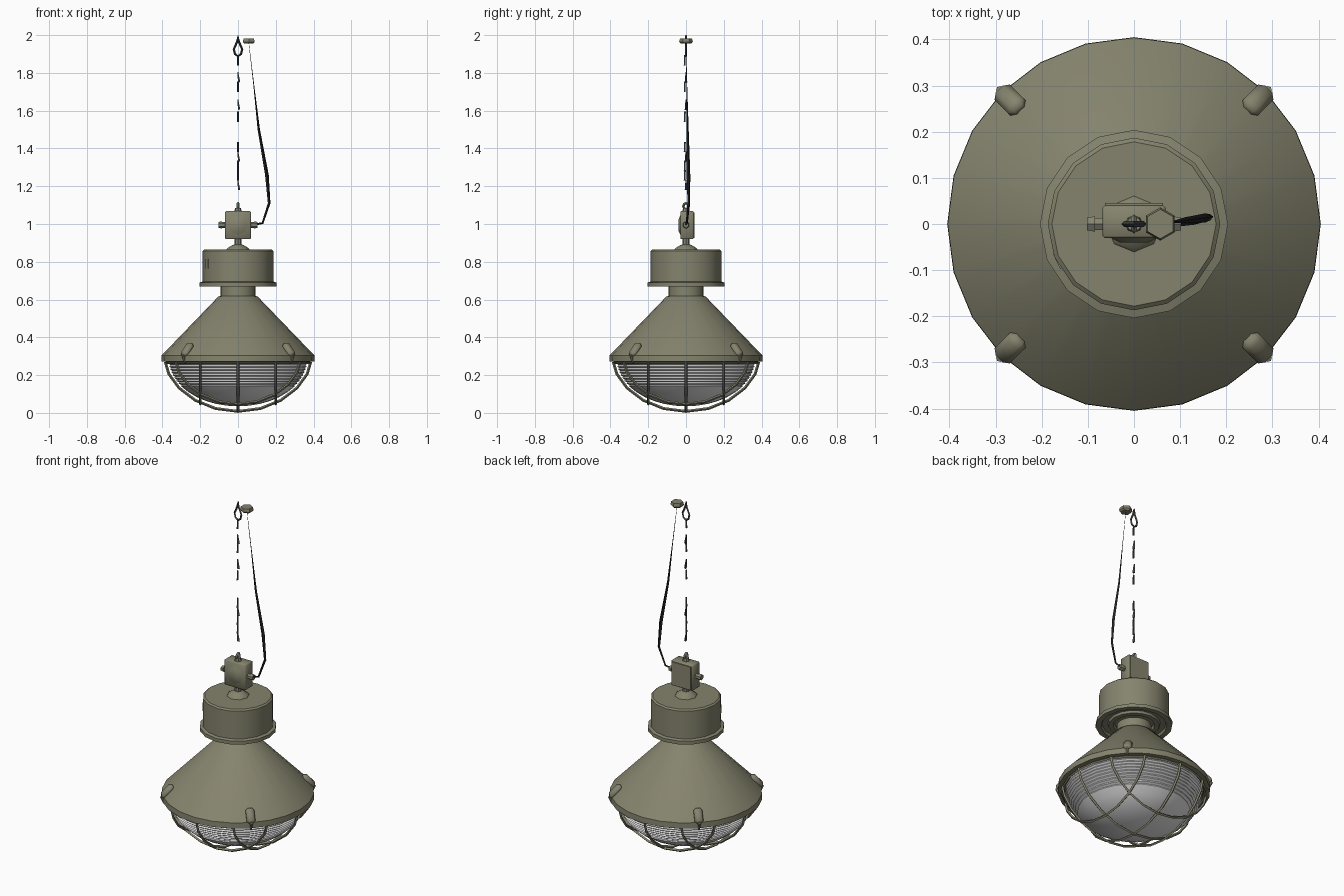
import bpy, bmesh, math
from mathutils import Vector, Matrix

cube = bpy.data.objects.get("Cube")
if cube:
    bpy.data.objects.remove(cube, do_unlink=True)


def material(name, r, g, b):
    m = bpy.data.materials.new(name)
    m.use_nodes = True
    m.diffuse_color = (r, g, b, 1)
    m.node_tree.nodes["Principled BSDF"].inputs["Base Color"].default_value = (r, g, b, 1)
    return m


OLIVE = material("olive paint", 0.235, 0.23, 0.155)
GLASS = material("pale grey glass", 0.8, 0.8, 0.8)
BLACK = material("black rubber", 0.015, 0.015, 0.015)
STEEL = material("dark steel", 0.06, 0.06, 0.055)


def add(name, mesh, mat, angle=35):
    mesh.materials.clear()
    mesh.materials.append(mat)
    for p in mesh.polygons:
        p.use_smooth = True
        p.material_index = 0
    mesh.set_sharp_from_angle(angle=math.radians(angle))
    ob = bpy.data.objects.new(name, mesh)
    bpy.context.collection.objects.link(ob)
    return ob


def from_bm(name, bm, mat, angle=35):
    bmesh.ops.recalc_face_normals(bm, faces=bm.faces)
    me = bpy.data.meshes.new(name)
    bm.to_mesh(me)
    bm.free()
    return add(name, me, mat, angle)


def lathe(name, profile, sides, mat, angle=35):
    """Spin a list of (radius, height) around z."""
    bm = bmesh.new()
    verts = [bm.verts.new((r, 0, z)) for r, z in profile]
    edges = [bm.edges.new(pair) for pair in zip(verts, verts[1:])]
    bmesh.ops.spin(bm, geom=verts + edges, cent=(0, 0, 0), axis=(0, 0, 1),
                   angle=math.tau, steps=sides, use_duplicate=False)
    bmesh.ops.remove_doubles(bm, verts=bm.verts, dist=1e-4)
    return from_bm(name, bm, mat, angle)


def box(name, size, matrix, mat, bevel=0.0):
    bm = bmesh.new()
    bmesh.ops.create_cube(bm, size=1)
    bmesh.ops.scale(bm, vec=size, verts=bm.verts)
    if bevel:
        bmesh.ops.bevel(bm, geom=bm.edges[:], offset=bevel, segments=1, affect='EDGES')
    bm.transform(matrix)
    return from_bm(name, bm, mat, 50)


def rod(name, a, b, r1, r2, sides, mat):
    a, b = Vector(a), Vector(b)
    bm = bmesh.new()
    bmesh.ops.create_cone(bm, cap_ends=True, segments=sides, radius1=r1, radius2=r2,
                          depth=(b - a).length)
    turn = (b - a).to_track_quat('Z', 'Y').to_matrix().to_4x4()
    bm.transform(Matrix.Translation((a + b) / 2) @ turn)
    return from_bm(name, bm, mat)


def tube(name, points, radius, mat, closed=False, widths=None):
    cu = bpy.data.curves.new(name, 'CURVE')
    cu.dimensions = '3D'
    cu.bevel_depth = radius
    cu.bevel_resolution = 0
    cu.use_fill_caps = True
    sp = cu.splines.new('POLY')
    sp.points.add(len(points) - 1)
    for i, p in enumerate(points):
        sp.points[i].co = (*p, 1)
        sp.points[i].radius = widths[i] if widths else 1
    sp.use_cyclic_u = closed
    temp = bpy.data.objects.new("temp", cu)
    bpy.context.collection.objects.link(temp)
    dg = bpy.context.evaluated_depsgraph_get()
    me = bpy.data.meshes.new_from_object(temp.evaluated_get(dg))
    bpy.data.objects.remove(temp, do_unlink=True)
    return add(name, me, mat, 60)


# Conical shade with its rim and hollow inside
lathe("shade", [(0.092, 0.67), (0.092, 0.62), (0.105, 0.615), (0.404, 0.305),
                (0.405, 0.272), (0.368, 0.27), (0.368, 0.29), (0.10, 0.58)], 24, OLIVE)

# Gear housing, flanged, with stepped underside
lathe("housing", [(0, 0.865), (0.178, 0.865), (0.187, 0.857), (0.187, 0.695),
                  (0.204, 0.69), (0.204, 0.67), (0.175, 0.67), (0.17, 0.685),
                  (0.14, 0.685), (0.135, 0.672), (0.11, 0.672), (0.105, 0.69),
                  (0, 0.69)], 16, OLIVE)
box("housing_plate", (0.005, 0.035, 0.05),
    Matrix.Rotation(math.radians(206), 4, 'Z') @ Matrix.Translation((0.184, 0, 0.79)), OLIVE)

# Glass bowl: ribbed sides and a smooth bottom
ribs = []
for i in range(19):
    z = 0.275 - i * 0.0075
    r = 0.368 * math.sqrt(1 - ((0.285 - z) / 0.25) ** 2)
    ribs.append((r - 0.008 * (i % 2), z))
bowl = []
for i in range(7):
    a = math.radians(35 + 55 * i / 6)
    bowl.append((0.368 * math.cos(a), 0.285 - 0.25 * math.sin(a)))
lathe("glass_bowl", ribs + bowl, 24, GLASS, 25)

# Wire guard: three wires each way over a flattened dome
for along in range(2):
    for k, c in enumerate((-0.2, 0, 0.2)):
        half = math.sqrt(0.385 ** 2 - c ** 2)
        depth = 0.262 * half / 0.385
        pts = []
        for i in range(11):
            a = math.pi * i / 10
            u, z = -half * math.cos(a), 0.27 - depth * abs(math.sin(a)) ** 1.2
            pts.append((c, u, z) if along else (u, c, z))
        tube(f"guard_wire_{along}_{k}", pts, 0.0075, OLIVE)
ring = [(0.378 * math.cos(math.tau * i / 24), 0.378 * math.sin(math.tau * i / 24), 0.266)
        for i in range(24)]
tube("guard_ring", ring, 0.007, OLIVE, closed=True)

# Four rounded rim clips with a thin catch
for k in range(4):
    spin = Matrix.Rotation(math.radians(45 + 90 * k), 4, 'Z')
    slope = Matrix.Rotation(math.radians(47), 4, 'Y')
    box(f"clip_{k}", (0.085, 0.046, 0.034),
        spin @ Matrix.Translation((0.38, 0, 0.334)) @ slope, OLIVE, 0.012)
    rod(f"clip_catch_{k}", spin @ Vector((0.412, 0, 0.305)),
        spin @ Vector((0.396, 0, 0.265)), 0.008, 0.006, 6, OLIVE)

# Collar and stem
lathe("collar", [(0.062, 0.863), (0.056, 0.872), (0.03, 0.888), (0.018, 0.892),
                 (0.018, 0.925), (0, 0.925)], 8, OLIVE)

# Junction box with raised cover
box("junction_box", (0.136, 0.07, 0.148), Matrix.Translation((0, 0.005, 0.994)), OLIVE, 0.004)
box("box_back", (0.125, 0.012, 0.135), Matrix.Translation((0, 0.04, 0.994)), OLIVE)
rod("box_cover", (0, -0.028, 0.994), (0, -0.04, 0.994), 0.055, 0.03, 8, OLIVE)
for s in (-1, 1):
    tag = "left" if s > 0 else "right"
    rod(f"gland_{tag}", (s * 0.065, 0, 0.995), (s * 0.09, 0, 0.995), 0.015, 0.015, 6, OLIVE)
    rod(f"gland_nut_{tag}", (s * 0.085, 0, 0.995), (s * 0.102, 0, 0.995), 0.019, 0.016, 6, OLIVE)

# Hanging eye
rod("eye_base", (0, 0, 1.06), (0, 0, 1.085), 0.02, 0.016, 8, OLIVE)
eye = [(0.0, 0.014 * math.cos(math.tau * i / 8), 1.094 + 0.016 * math.sin(math.tau * i / 8))
       for i in range(8)]
tube("eye", eye, 0.007, OLIVE, closed=True)

# Sparse chain of sliver links, turned two ways
for k, z in enumerate((1.18, 1.33, 1.605, 1.75)):
    rod(f"chain_link_across_{k}", (0.004, 0, z), (-0.002, 0, z + 0.055), 0.008, 0.003, 3, STEEL)
for k, z in enumerate((1.23, 1.28, 1.38, 1.54, 1.70, 1.84)):
    rod(f"chain_link_along_{k}", (0, -0.006, z), (0, -0.004, z + 0.055), 0.006, 0.006, 3, STEEL)

# Teardrop hook
hook = [(0, 0, 1.995), (-0.007, 0, 1.96), (-0.022, 0, 1.925), (-0.016, 0, 1.9),
        (0, 0, 1.888), (0.016, 0, 1.9), (0.022, 0, 1.925), (0.007, 0, 1.96)]
tube("hook", hook, 0.006, STEEL, closed=True)

# Ceiling cap and tapering power cable
rod("ceiling_cap", (0.057, 0, 1.964), (0.057, 0, 1.982), 0.036, 0.032, 6, OLIVE)
rod("ceiling_cap_base", (0.057, 0, 1.955), (0.057, 0, 1.964), 0.028, 0.036, 6, OLIVE)
cable = [(0.095, 0, 0.998), (0.13, 0.004, 1.005), (0.165, 0.015, 1.11), (0.153, 0.013, 1.26),
         (0.11, 0.008, 1.5), (0.083, 0.004, 1.74), (0.057, 0, 1.96)]
tube("power_cable", cable, 0.007, BLACK, widths=[0.8, 0.8, 1.0, 1.4, 0.9, 0.3, 0.12])
